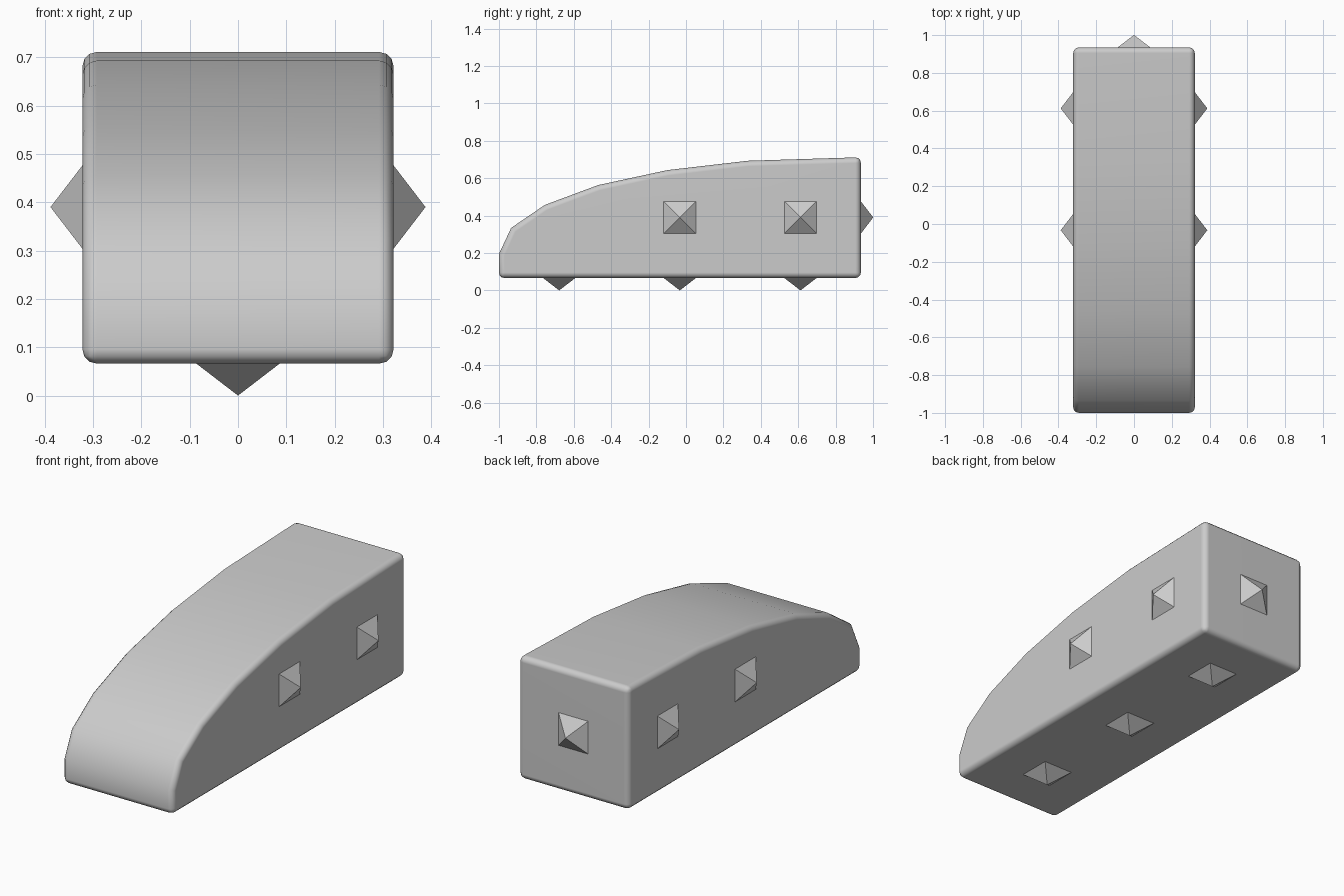
import bpy, bmesh, math
from mathutils import Vector

if "Cube" in bpy.data.objects:
    bpy.data.objects.remove(bpy.data.objects["Cube"])

HALF_W, BASE_Z, BACK_Y, MID_Z = 0.322, 0.066, 0.935, 0.39


def new_object(name, bm):
    bmesh.ops.recalc_face_normals(bm, faces=bm.faces)
    mesh = bpy.data.meshes.new(name)
    bm.to_mesh(mesh)
    bm.free()
    ob = bpy.data.objects.new(name, mesh)
    bpy.context.collection.objects.link(ob)
    return ob


# Curved slope body: side profile extruded across the width
profile = [(-1, BASE_Z), (BACK_Y, BASE_Z), (BACK_Y, 0.712), (0.33, 0.693),
           (-0.10, 0.643), (-0.47, 0.563), (-0.755, 0.457),
           (-0.935, 0.334), (-1, 0.195)]
bm = bmesh.new()
face = bm.faces.new([bm.verts.new((-HALF_W, y, z)) for y, z in profile])
ext = bmesh.ops.extrude_face_region(bm, geom=[face])
bmesh.ops.translate(bm, vec=(2 * HALF_W, 0, 0),
                    verts=[v for v in ext["geom"] if isinstance(v, bmesh.types.BMVert)])
bmesh.ops.recalc_face_normals(bm, faces=bm.faces)

# Round the rims and box corners, leaving the faceted top curve alone
rims = [e for e in bm.edges if e.calc_face_angle() > math.radians(45)]
bmesh.ops.bevel(bm, geom=rims, offset=0.03, offset_type='OFFSET',
                segments=3, profile=0.5, affect='EDGES', clamp_overlap=True)
body = new_object("slope_body", bm)
bpy.context.view_layer.objects.active = body
body.select_set(True)
bpy.ops.object.shade_smooth_by_angle(angle=math.radians(40))
weighted = body.modifiers.new("weighted_normals", 'WEIGHTED_NORMAL')
weighted.keep_sharp = True


# Square pyramid stud pointing outward along the given axis
def stud(name, centre, normal, half=0.086, height=0.066):
    bm = bmesh.new()
    n, c = Vector(normal), Vector(centre)
    u = Vector((0, 1, 0)) if n.y == 0 else Vector((1, 0, 0))
    v = n.cross(u)
    base = [bm.verts.new(c + u * a * half + v * b * half)
            for a, b in ((-1, -1), (1, -1), (1, 1), (-1, 1))]
    tip = bm.verts.new(c + n * height)
    bm.faces.new(base)
    for i in range(4):
        bm.faces.new((base[i], base[(i + 1) % 4], tip))
    return new_object(name, bm)


# Studs on both sides, the underside and the back
for i, y in enumerate((-0.033, 0.612)):
    for side, s in (("left", -1), ("right", 1)):
        stud(f"{side}_stud_{i + 1}", (s * HALF_W, y, MID_Z), (s, 0, 0))
for i, y in enumerate((-0.678, -0.033, 0.612)):
    stud(f"bottom_stud_{i + 1}", (0, y, BASE_Z), (0, 0, -1))
stud("back_stud", (0, BACK_Y, MID_Z), (0, 1, 0))
